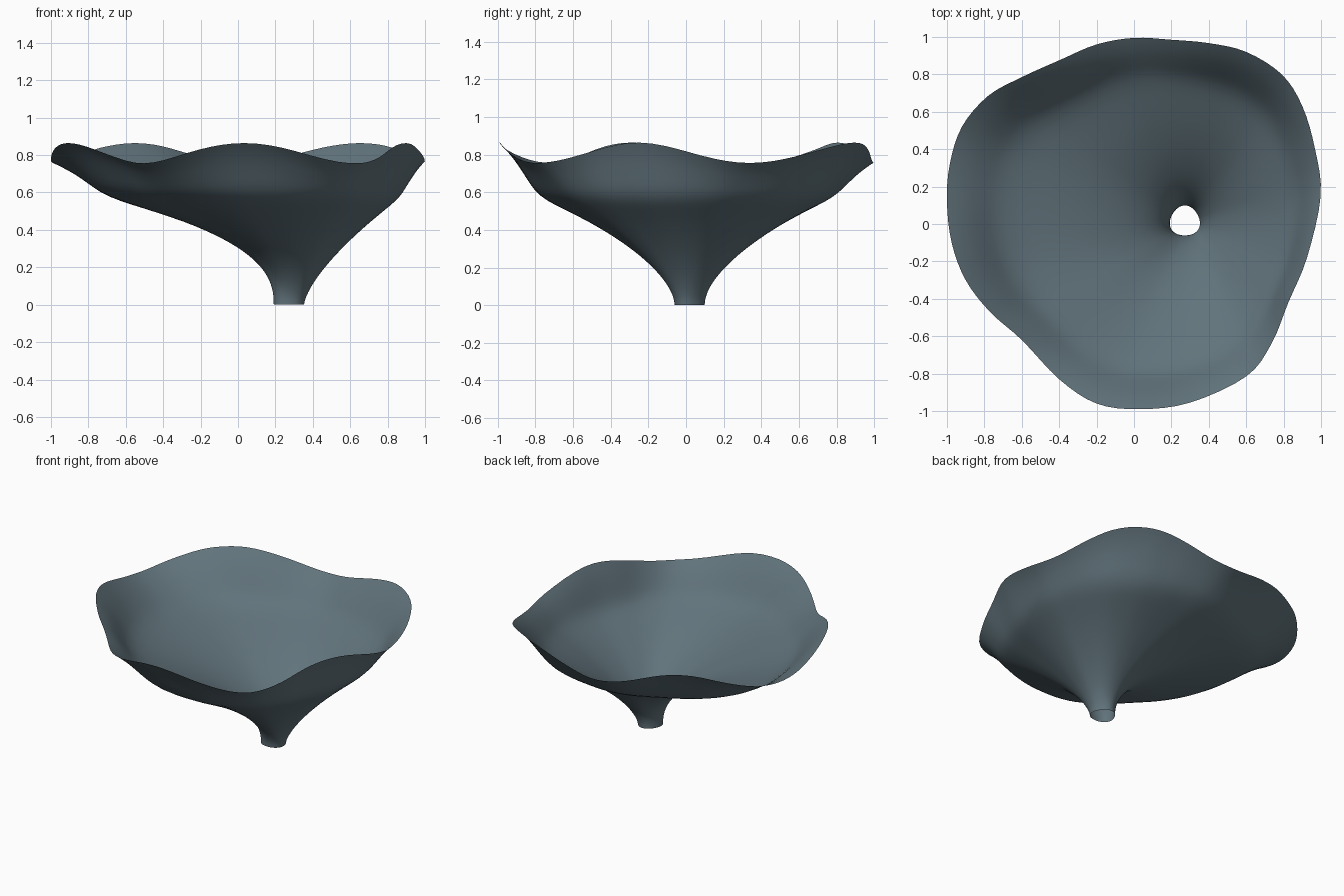
import bpy, bmesh, math
from mathutils import Vector

if "Cube" in bpy.data.objects:
    bpy.data.objects.remove(bpy.data.objects["Cube"])

# Rim outline seen from above, counter-clockwise
RIM = [(0.998, 0.15), (0.968, 0.4), (0.90, 0.63), (0.79, 0.8), (0.6, 0.92), (0.4, 0.967),
       (0.2, 0.985), (0, 0.995), (-0.2, 0.96), (-0.4, 0.875), (-0.6, 0.785), (-0.78, 0.685),
       (-0.92, 0.52), (-0.985, 0.32), (-1.0, 0.12), (-0.975, -0.1), (-0.9, -0.3),
       (-0.77, -0.47), (-0.6, -0.62), (-0.4, -0.83), (-0.2, -0.96), (0.03, -0.99),
       (0.3, -0.955), (0.6, -0.815), (0.735, -0.64), (0.825, -0.42), (0.925, -0.18)]
SUB = 4            # columns between outline points
BEND_Z = 0.575     # height where the funnel turns into the wavy rim
LOWER, UPPER = 26, 10


def catmull(pts, i, t):
    a, b, c, d = (Vector(pts[(i + k) % len(pts)]) for k in (-1, 0, 1, 2))
    return 0.5 * (2 * b + (c - a) * t + (2 * a - 5 * b + 4 * c - d) * t * t
                  + (3 * b - a - 3 * c + d) * t ** 3)


def column(rim):
    """Points from the stem opening up to the rim for one direction."""
    ang = math.atan2(rim.y, rim.x)
    d = Vector((math.cos(ang), math.sin(ang)))
    # Slightly three-lobed stem opening, bend ring that loosely follows the rim
    foot = Vector((0.272, 0.015)) + d * (0.08 + 0.004 * math.cos(3 * (ang - math.pi / 2)))
    bend = Vector((0.08, 0.0)) + (rim * 0.795).lerp(d * 0.795, 0.35)
    q = 1.88 - 0.5 * math.cos(ang) + 0.05 * math.cos(2 * ang)
    pts = []
    # Flaring funnel
    for k in range(LOWER + 1):
        v = k / LOWER
        p = foot.lerp(bend, v ** q)
        pts.append(Vector((p.x, p.y, BEND_Z * v)))
    # Rim with five waves, flaring outwards
    shift = math.radians(0.3 + 2.1 * math.cos(ang + math.radians(50)))
    top = 0.81 + 0.054 * math.cos(5 * (ang + math.pi / 2 - shift))
    for k in range(1, UPPER + 1):
        v = k / UPPER
        p = bend.lerp(rim, v)
        pts.append(Vector((p.x, p.y, BEND_Z + (top - BEND_Z) * (v + 0.3 * v * (1 - v)))))
    # Soften the bend
    for _ in range(4):
        old = [p.copy() for p in pts]
        for k in range(LOWER - 5, LOWER + 6):
            pts[k] = (old[k - 1] + 2 * old[k] + old[k + 1]) / 4
    return pts


# Thin open funnel-shaped cup
bm = bmesh.new()
cols = [[bm.verts.new(p) for p in column(catmull(RIM, i, s / SUB))]
        for i in range(len(RIM)) for s in range(SUB)]
for i, a in enumerate(cols):
    b = cols[(i + 1) % len(cols)]
    for k in range(len(a) - 1):
        bm.faces.new((a[k], a[k + 1], b[k + 1], b[k])).smooth = True
mesh = bpy.data.meshes.new("wavy_funnel_cup")
bm.to_mesh(mesh)
bm.free()

mat = bpy.data.materials.new("slate blue grey")
mat.diffuse_color = (0.12, 0.172, 0.2, 1)
mat.use_nodes = True
mat.node_tree.nodes["Principled BSDF"].inputs["Base Color"].default_value = mat.diffuse_color
mesh.materials.append(mat)
cup = bpy.data.objects.new("wavy_funnel_cup", mesh)
bpy.context.collection.objects.link(cup)
